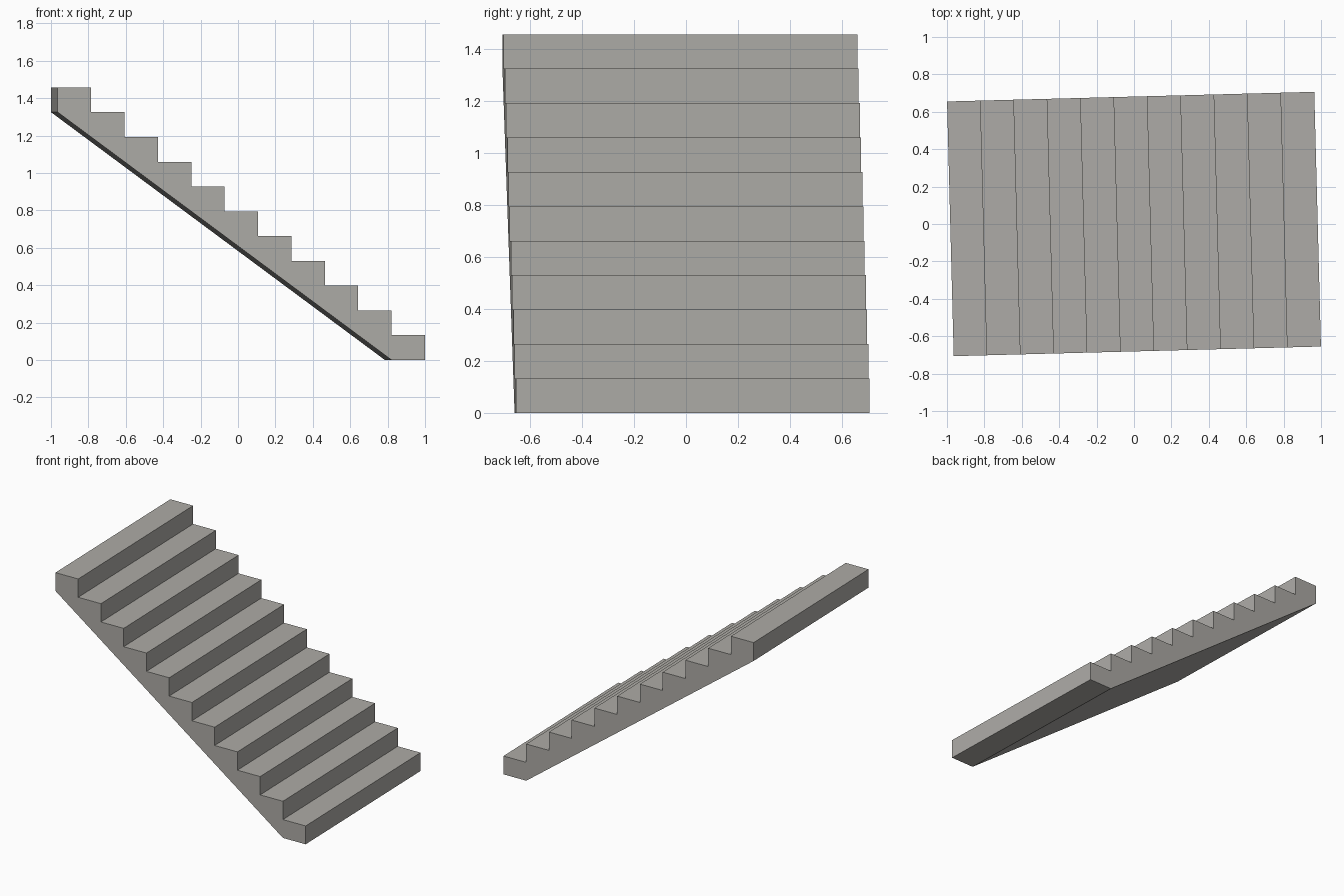
import bpy, bmesh, math

if "Cube" in bpy.data.objects:
    bpy.data.objects.remove(bpy.data.objects["Cube"])

STEPS = 11
HALF_RUN, HALF_WIDTH, HEIGHT = 0.982, 0.681, 1.457
RUN, RISE = 2 * HALF_RUN / STEPS, HEIGHT / STEPS

# side profile: stepped top, sloped underside with flat foot and upright back
profile = [(HALF_RUN - RUN, 0), (HALF_RUN, 0)]
for i in range(STEPS):
    x, z = HALF_RUN - i * RUN, (i + 1) * RISE
    profile += [(x, z), (x - RUN, z)]
profile.append((-HALF_RUN, HEIGHT - RISE))

# extrude the profile across the width of the flight
bm = bmesh.new()
face = bm.faces.new([bm.verts.new((x, -HALF_WIDTH, z)) for x, z in profile])
new = bmesh.ops.extrude_face_region(bm, geom=[face])["geom"]
bmesh.ops.translate(bm, vec=(0, 2 * HALF_WIDTH, 0),
                    verts=[v for v in new if isinstance(v, bmesh.types.BMVert)])
bmesh.ops.recalc_face_normals(bm, faces=bm.faces)
mesh = bpy.data.meshes.new("stair_flight")
bm.to_mesh(mesh)
bm.free()

# concrete colour
concrete = bpy.data.materials.new("concrete grey")
concrete.diffuse_color = (0.42, 0.41, 0.385, 1)
concrete.use_nodes = True
concrete.node_tree.nodes["Principled BSDF"].inputs["Base Color"].default_value = concrete.diffuse_color
mesh.materials.append(concrete)

# the flight is turned slightly about the vertical
stairs = bpy.data.objects.new("stair_flight", mesh)
stairs.rotation_euler.z = math.radians(1.5)
bpy.context.collection.objects.link(stairs)
